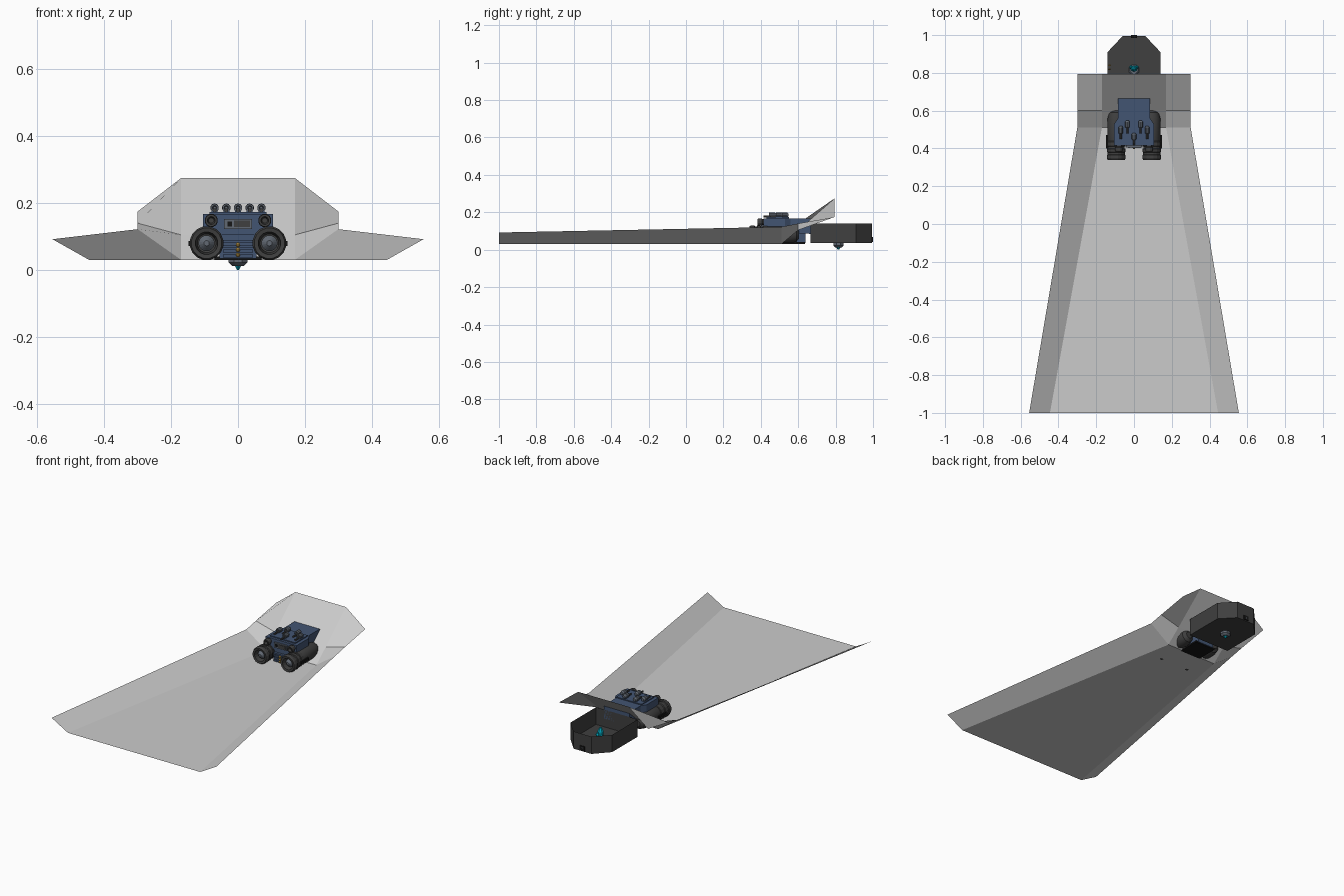
import bpy, bmesh, math
from mathutils import Matrix, Vector

if "Cube" in bpy.data.objects:
    bpy.data.objects.remove(bpy.data.objects["Cube"])


def mat(name, r, g, b):
    m = bpy.data.materials.new(name)
    m.diffuse_color = (r, g, b, 1)
    m.use_nodes = True
    m.node_tree.nodes["Principled BSDF"].inputs["Base Color"].default_value = m.diffuse_color
    return m


BLUE = mat("hull_blue", .055, .09, .17)
DARK = mat("dark_metal", .05, .05, .05)
STEEL = mat("steel", .12, .14, .17)
BLACK = mat("black", .008, .008, .008)
CYAN = mat("cyan_glow", .0, .36, .48)
AMBER = mat("amber", .45, .27, .05)


def finish(name, bm, m=None, recalc=True):
    if recalc:
        bmesh.ops.recalc_face_normals(bm, faces=bm.faces)
    me = bpy.data.meshes.new(name)
    bm.to_mesh(me)
    bm.free()
    ob = bpy.data.objects.new(name, me)
    bpy.context.collection.objects.link(ob)
    if m:
        me.materials.append(m)
    return ob


def box(name, x, y, z, m=None):
    """Box from (min, max) pairs."""
    bm = bmesh.new()
    bmesh.ops.create_cube(bm, size=1)
    for v in bm.verts:
        v.co = Vector([(a + b) / 2 + c * (b - a) for (a, b), c in zip((x, y, z), v.co)])
    return finish(name, bm, m)


def lathe(name, pts, at, m, n=16, axis='Y'):
    """Revolve (radius, distance) points about the y or z axis."""
    bm = bmesh.new()
    rings = []
    for r, d in pts:
        ring = []
        for i in range(n):
            a = 2 * math.pi * (i + .5) / n
            c, s = r * math.cos(a), r * math.sin(a)
            p = (c, d, s) if axis == 'Y' else (c, s, d)
            ring.append(bm.verts.new(Vector(at) + Vector(p)))
        rings.append(ring)
    for a, b in zip(rings, rings[1:]):
        for i in range(n):
            bm.faces.new((a[i], a[(i + 1) % n], b[(i + 1) % n], b[i]))
    bm.faces.new(rings[0])
    bm.faces.new(rings[-1])
    return finish(name, bm, m)


def loft(name, sections, m):
    """Closed hull from rings with equal point counts."""
    bm = bmesh.new()
    rings = [[bm.verts.new(p) for p in s] for s in sections]
    n = len(rings[0])
    for a, b in zip(rings, rings[1:]):
        for i in range(n):
            bm.faces.new((a[i], a[(i + 1) % n], b[(i + 1) % n], b[i]))
    bm.faces.new(rings[0])
    bm.faces.new(rings[-1])
    return finish(name, bm, m)


# Trench: thin sheet, stations of y, inner x, inner z, outer x, outer z
bm = bmesh.new()
rows = []
for y, xi, zi, xo, zo in [(-1, .445, .03, .555, .092), (.51, .17, .03, .3, .122),
                          (.6, .17, .105, .3, .14), (.795, .17, .275, .3, .175)]:
    rows.append([bm.verts.new(p) for p in
                 ((-xo, y, zo), (-xi, y, zi), (xi, y, zi), (xo, y, zo))])
for a, b in zip(rows, rows[1:]):
    for i in range(3):
        bm.faces.new((a[i], a[i + 1], b[i + 1], b[i]))
finish("crater_trench", bm, recalc=False)

# Open compartment behind the ramp, single-sheet walls
outline = [(.14, .665), (.14, .91), (.06, .995), (-.06, .995), (-.14, .91), (-.14, .665)]
bm = bmesh.new()
low = [bm.verts.new((x, y, .035)) for x, y in outline]
top = [bm.verts.new((x, y, .14)) for x, y in outline]
bm.faces.new(low)
for i in range(6):
    j = (i + 1) % 6
    bm.faces.new((low[i], low[j], top[j], top[i]))
finish("open_compartment", bm, DARK)

# Hatch fittings on the compartment
box("rear_socket", (-.016, .016), (.985, 1), (.04, .068), BLACK)
box("rear_socket_pin", (-.006, .006), (.99, 1), (.048, .06), STEEL)
for y in (.82, .84):
    lathe("wall_lamp", [(.004, -.004), (.008, 0), (.004, .004)], (-.13, y, .09), AMBER, 8)

# Crystal and its mount under the floor
lathe("crystal_mount", [(.018, .012), (.03, .022), (.03, .04), (.022, .048)],
      (0, .815, 0), STEEL, 8, 'Z')
lathe("crystal_tip", [(.003, 0), (.011, .012), (.011, .02)], (0, .815, 0), CYAN, 6, 'Z')
for dx, dy, r, h in [(0, 0, .018, .115), (.014, .008, .011, .085), (-.015, .008, .011, .08)]:
    lathe("crystal_shard", [(r * .7, .045), (r, .045 + (h - .045) * .65), (r * .3, h)],
          (dx, .822 + dy, 0), CYAN, 6, 'Z')

# Vehicle hull
loft("hull", [[(-w, y, a), (w, y, a), (w, y, b), (-w, y, b)] for y, w, a, b in
              [(.415, .105, .105, .168), (.53, .105, .1, .168),
               (.56, .085, .09, .168), (.665, .085, .085, .168)]], BLUE)
box("lower_hull", (-.055, .055), (.42, .64), (.035, .107), BLUE)
for i in range(4):
    z = .038 + i * .014
    box("hull_slat", (-.045, .045), (.405, .422), (z, z + .009), BLUE)
box("belly_plate", (-.07, .07), (.5, .635), (.03, .04), BLACK)
for z in (.045, .06, .075):
    lathe("front_lamp", [(.003, -.004), (.007, 0), (.007, .01)], (0, .4, z), AMBER, 8)

# Front panel with a screen
box("front_panel", (-.042, .042), (.405, .42), (.122, .152), STEEL)
box("front_screen", (-.032, -.018), (.402, .41), (.13, .145), BLACK)
box("front_grille", (-.012, .036), (.402, .41), (.128, .148), DARK)
box("roof_plate", (-.085, .085), (.43, .55), (.166, .174), BLUE)

# Main engines and small thrusters, mirrored
for s in (-1, 1):
    at = (s * .094, 0, .08)
    lathe("engine_body", [(.04, .42), (.046, .44), (.046, .56), (.038, .59), (.02, .605)],
          at, DARK)
    lathe("engine_nozzle", [(.012, .39), (.028, .385), (.034, .342), (.046, .34),
                            (.051, .35), (.051, .365), (.046, .368), (.046, .378),
                            (.05, .381), (.05, .398), (.045, .401), (.045, .41),
                            (.048, .413), (.048, .435), (.04, .445)], at, DARK)
    lathe("engine_core", [(.008, .345), (.015, .352), (.024, .362), (.024, .39)], at, STEEL)
    lathe("side_thruster", [(.008, .4), (.012, .383), (.018, .383), (.02, .39),
                            (.02, .405), (.016, .41), (.016, .43)],
          (s * .08, 0, .148), DARK, 12)
    box("engine_strut", (min(s * .05, s * .1), max(s * .05, s * .1)), (.43, .57),
        (.095, .12), BLUE)
    box("side_rail", (min(s * .125, s * .148), max(s * .125, s * .148)), (.4, .47),
        (.072, .086), BLACK)

# Roof thrusters
for x, y in [(-.07, .5), (-.035, .53), (0, .465), (.035, .53), (.07, .5)]:
    lathe("roof_thruster", [(.004, -.005), (.007, -.02), (.012, -.02), (.013, -.012),
                            (.013, .01), (.008, .018)], (x, y, .186), STEEL, 10)
    lathe("roof_thruster_pipe", [(.006, -.05), (.006, -.005)], (x, y, .178), DARK, 8)
    box("roof_thruster_base", (x - .009, x + .009), (y - .02, y + .014), (.165, .178), BLUE)

# Smooth the round parts while keeping edges crisp
for ob in bpy.data.objects:
    ob.select_set(ob.name.startswith("engine_body"))
    if ob.select_get():
        bpy.context.view_layer.objects.active = ob
bpy.ops.object.shade_smooth_by_angle(angle=math.radians(30))
